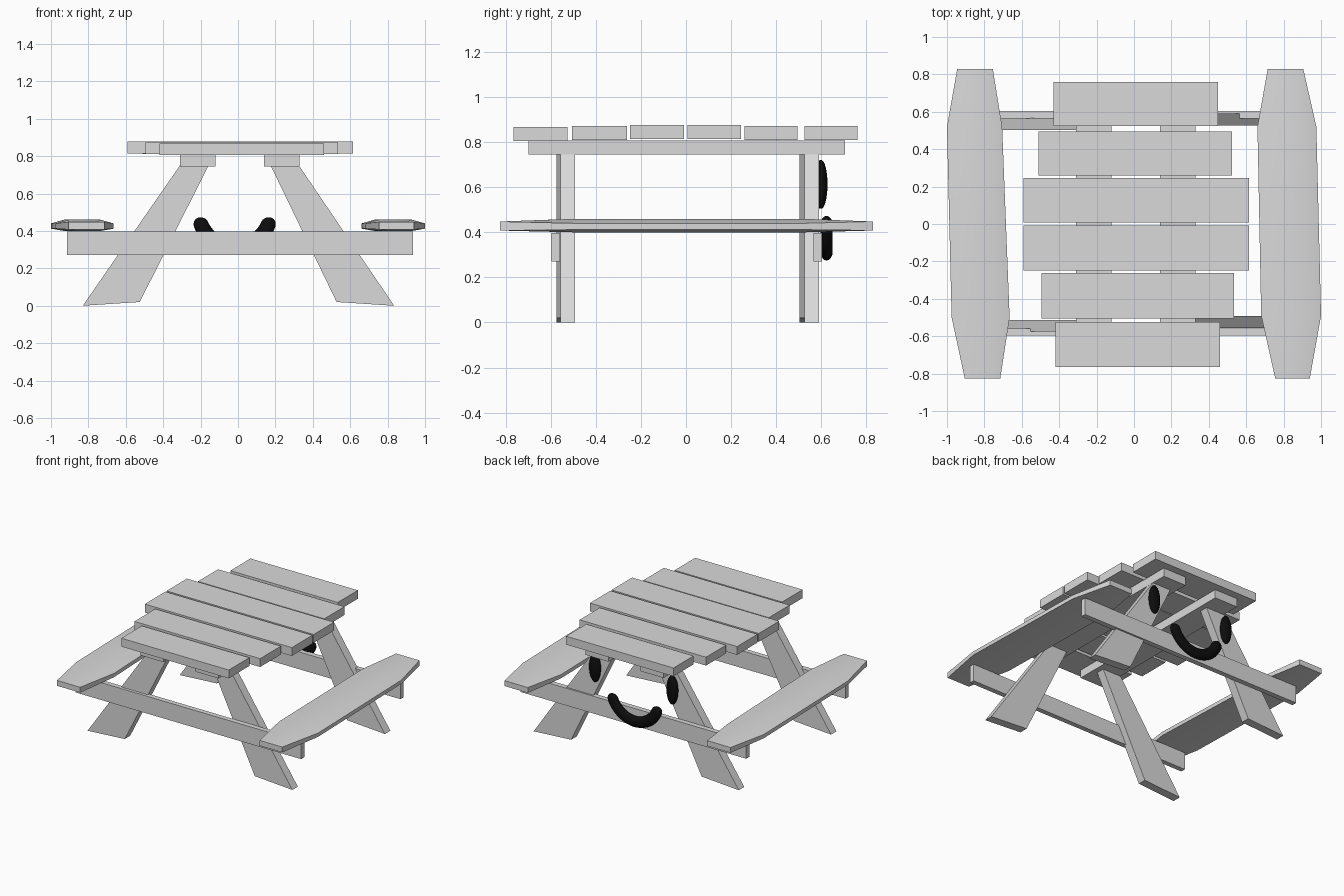
import bpy, bmesh, math

if "Cube" in bpy.data.objects:
    bpy.data.objects.remove(bpy.data.objects["Cube"])


def material(name, value):
    m = bpy.data.materials.new(name)
    m.diffuse_color = (value, value, value, 1)
    m.use_nodes = True
    m.node_tree.nodes["Principled BSDF"].inputs["Base Color"].default_value = m.diffuse_color
    return m


wood = material("pale_grey_wood", 0.7)
black = material("black_paint", 0.004)


def finish(bm, name, mat, smooth=None):
    bmesh.ops.recalc_face_normals(bm, faces=bm.faces)
    me = bpy.data.meshes.new(name)
    bm.to_mesh(me)
    bm.free()
    me.materials.append(mat)
    ob = bpy.data.objects.new(name, me)
    bpy.context.collection.objects.link(ob)
    if smooth:
        bpy.ops.object.select_all(action='DESELECT')
        ob.select_set(True)
        bpy.context.view_layer.objects.active = ob
        bpy.ops.object.shade_smooth_by_angle(angle=math.radians(smooth))
    return ob


def prism(name, outline, y0, y1):
    """Extrude an x-z outline from y0 to y1."""
    bm = bmesh.new()
    a = [bm.verts.new((x, y0, z)) for x, z in outline]
    b = [bm.verts.new((x, y1, z)) for x, z in outline]
    bm.faces.new(a)
    bm.faces.new(b[::-1])
    n = len(a)
    for i in range(n):
        j = (i + 1) % n
        bm.faces.new((a[i], b[i], b[j], a[j]))
    return finish(bm, name, wood)


def box(name, x0, x1, y0, y1, z0, z1):
    return prism(name, [(x0, z0), (x1, z0), (x1, z1), (x0, z1)], y0, y1)


def loft(name, rings, mat, smooth):
    """Skin equal-sized closed rings and cap both ends."""
    bm = bmesh.new()
    vs = [[bm.verts.new(p) for p in ring] for ring in rings]
    n = len(vs[0])
    for a, b in zip(vs, vs[1:]):
        for i in range(n):
            j = (i + 1) % n
            bm.faces.new((a[i], a[j], b[j], b[i]))
    bm.faces.new(vs[0])
    bm.faces.new(vs[-1][::-1])
    return finish(bm, name, mat, smooth)


# Tabletop planks: x0, x1, y0, y1, underside
planks = [(-0.42, 0.46, -0.765, -0.525, 0.805), (-0.495, 0.535, -0.505, -0.262, 0.81),
          (-0.59, 0.615, -0.248, -0.008, 0.815), (-0.59, 0.615, 0.007, 0.245, 0.815),
          (-0.51, 0.525, 0.26, 0.495, 0.81), (-0.43, 0.45, 0.525, 0.76, 0.81)]
for i, (x0, x1, y0, y1, z) in enumerate(planks):
    box(f"table_plank_{i + 1}", x0, x1, y0, y1, z, z + 0.062)

# Beams under the tabletop
box("left_top_beam", -0.31, -0.12, -0.70, 0.705, 0.745, 0.808)
box("right_top_beam", 0.14, 0.33, -0.70, 0.705, 0.745, 0.808)

# Splayed legs
left = [(-0.83, 0.0), (-0.525, 0.02), (-0.155, 0.755), (-0.307, 0.755)]
right = [(0.835, 0.0), (0.527, 0.02), (0.172, 0.755), (0.322, 0.755)]
prism("front_left_leg", left, -0.575, -0.512)
prism("back_left_leg", left, 0.503, 0.567)
prism("front_right_leg", right, -0.557, -0.493)
prism("back_right_leg", right, 0.526, 0.59)

# Crossbars carrying the benches
box("front_crossbar", -0.915, 0.935, -0.597, -0.56, 0.27, 0.398)
box("back_crossbar", -0.915, 0.935, 0.565, 0.603, 0.27, 0.398)


def bench(name, stations):
    """Tapered seat, with thin rounded long edges between its ends."""
    rings = []
    for y, x0, x1, inset, edge, mid in stations:
        xs = (x0, x0 + inset, x1 - inset, x1)
        top = [(x, y, z) for x, z in zip(xs, (edge[1], mid[1], mid[1], edge[1]))]
        low = [(x, y, z) for x, z in zip(xs, (edge[0], mid[0], mid[0], edge[0]))]
        rings.append(top + low[::-1])
    loft(name, rings, wood, 30)


end, side, middle = (0.408, 0.448), (0.412, 0.44), (0.40, 0.46)
bench("left_bench", [(-0.825, -0.905, -0.715, 0.04, end, end),
                     (-0.50, -0.975, -0.665, 0.07, side, middle),
                     (0.52, -1.0, -0.705, 0.07, side, middle),
                     (0.83, -0.945, -0.755, 0.04, end, end)])
bench("right_bench", [(-0.825, 0.755, 0.94, 0.04, end, end),
                      (-0.49, 0.68, 1.0, 0.07, side, middle),
                      (0.52, 0.66, 0.975, 0.07, side, middle),
                      (0.83, 0.715, 0.905, 0.04, end, end)])

# Oval eyes on the back legs
for name, x, y in (("left_eye", -0.305, 0.595), ("right_eye", 0.325, 0.6)):
    bm = bmesh.new()
    bmesh.ops.create_uvsphere(bm, u_segments=24, v_segments=16, radius=1)
    for v in bm.verts:
        v.co = (x + 0.045 * v.co.x, y + 0.028 * v.co.y, 0.613 + 0.108 * v.co.z)
    finish(bm, name, black, 60)

# Smile: flattened tube swept along an arc, with rounded ends
R, r, half = 0.195, 0.04, math.radians(67)
cap = r / R
angles = [half * i / 14 for i in range(-14, 15)]
ends = [half + cap * math.sin(math.radians(d)) for d in (20, 40, 60, 75, 86)]
angles = [-a for a in ends[::-1]] + angles + ends
rings = []
for a in angles:
    over = max(0, abs(a) - half) / cap
    s = math.sqrt(max(0, 1 - over * over))
    ring = []
    for k in range(16):
        t = math.tau * k / 16
        d = R + r * s * math.cos(t)
        ring.append((-0.018 + d * math.sin(a), 0.624 + 0.027 * s * math.sin(t),
                     0.51 - d * math.cos(a)))
    rings.append(ring)
loft("smile", rings, black, 60)
